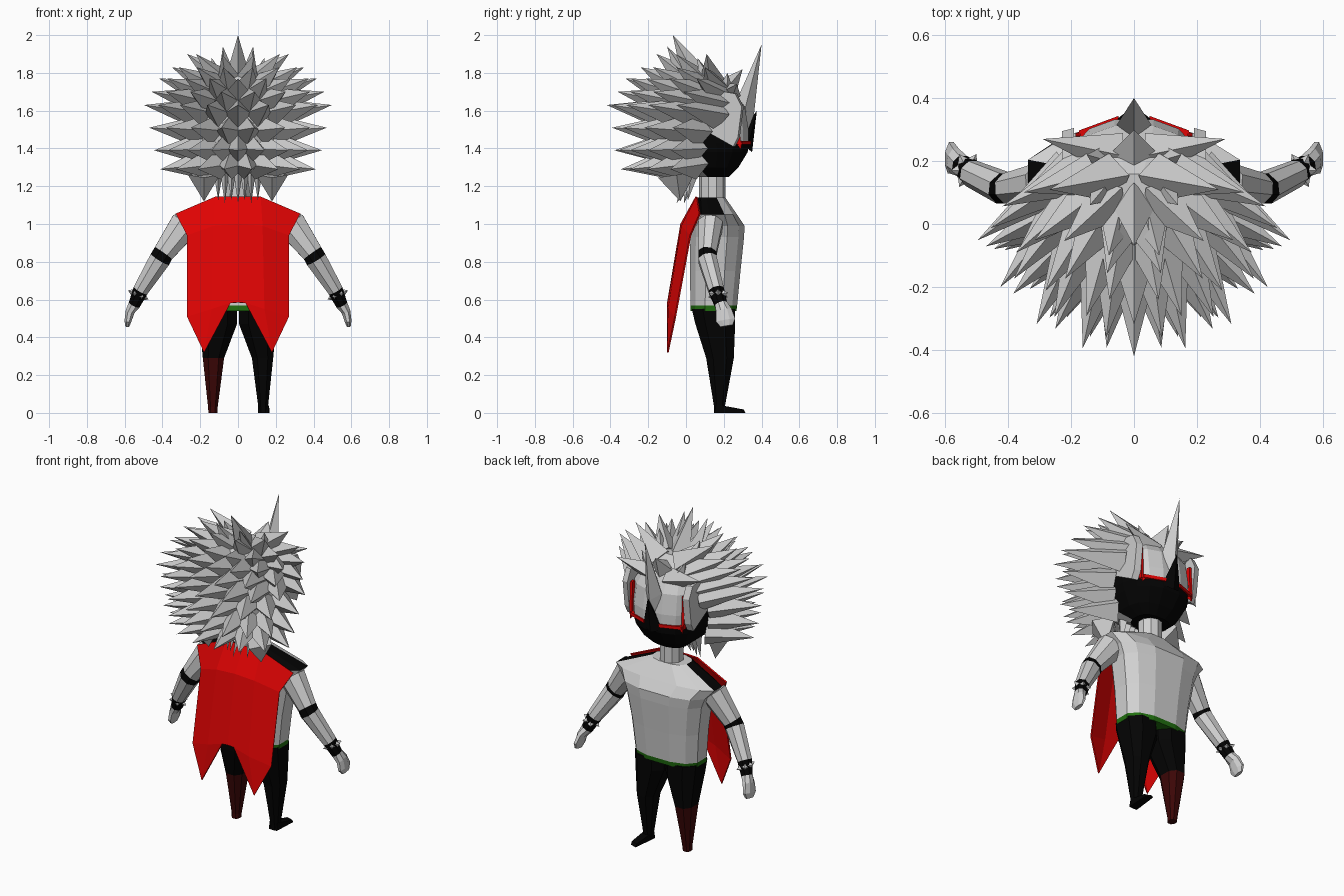
import bpy, bmesh, math
from mathutils import Vector

if "Cube" in bpy.data.objects:
    bpy.data.objects.remove(bpy.data.objects["Cube"])

def material(name, rgb):
    m = bpy.data.materials.new(name)
    m.diffuse_color = (*rgb, 1)
    m.use_nodes = True
    m.node_tree.nodes["Principled BSDF"].inputs["Base Color"].default_value = m.diffuse_color
    return m

WHITE = material("pale grey cloth", (0.64, 0.64, 0.64))
HAIR = material("silver hair", (0.6, 0.6, 0.6))
BLACK = material("black", (0.001, 0.001, 0.001))
RED = material("red", (0.75, 0.001, 0.001))
DARK = material("dark red", (0.045, 0.002, 0.002))
GREEN = material("green", (0.015, 0.16, 0.005))


def finish(name, bm, mats):
    bmesh.ops.recalc_face_normals(bm, faces=bm.faces)
    me = bpy.data.meshes.new(name)
    bm.to_mesh(me)
    bm.free()
    for m in mats:
        me.materials.append(m)
    ob = bpy.data.objects.new(name, me)
    bpy.context.collection.objects.link(ob)
    return ob


def sgn_pow(v, p):
    return math.copysign(abs(v) ** p, v)


def loft(name, rings, n, mats, rule=None, p=1.0, path=False):
    """Skin rings of (x, y, z, rx, ry); path=True tilts rings along the path."""
    bm = bmesh.new()
    loops = []
    for i, (x, y, z, rx, ry) in enumerate(rings):
        u, v = Vector((1, 0, 0)), Vector((0, 1, 0))
        if path:
            a = Vector(rings[max(i - 1, 0)][:3])
            b = Vector(rings[min(i + 1, len(rings) - 1)][:3])
            d = (b - a).normalized()
            u = v.cross(d).normalized()
            v = d.cross(u)
        ring = []
        for k in range(n):
            t = 2 * math.pi * (k + 0.5) / n
            ring.append(bm.verts.new(Vector((x, y, z)) + u * rx * sgn_pow(math.cos(t), p)
                                     + v * ry * sgn_pow(math.sin(t), p)))
        loops.append(ring)
    for i in range(len(loops) - 1):
        for k in range(n):
            q = (k + 1) % n
            f = bm.faces.new((loops[i][k], loops[i][q], loops[i + 1][q], loops[i + 1][k]))
            if rule:
                f.material_index = rule(i, f.calc_center_median())
    for i, ring in ((0, loops[0]), (len(loops) - 2, loops[-1])):
        f = bm.faces.new(ring)
        if rule:
            f.material_index = rule(i, f.calc_center_median())
    return finish(name, bm, mats)


def spike(bm, base, tip, w, h):
    """Diamond-section spike."""
    base, tip = Vector(base), Vector(tip)
    d = (tip - base).normalized()
    side = d.cross(Vector((0, 0, 1)))
    side = side.normalized() if side.length > 0.15 else Vector((1, 0, 0))
    up = side.cross(d).normalized()
    r = [bm.verts.new(base + o) for o in (side * w, up * h, -side * w, -up * h)]
    t = bm.verts.new(tip)
    for k in range(4):
        bm.faces.new((r[k], r[(k + 1) % 4], t))
    bm.faces.new(r)


def prism(bm, a, b):
    """Solid between two matching outlines."""
    a, b = [bm.verts.new(c) for c in a], [bm.verts.new(c) for c in b]
    for k in range(len(a)):
        j = (k + 1) % len(a)
        bm.faces.new((a[k], a[j], b[j], b[k]))
    bm.faces.new(a)
    bm.faces.new(b)


def bar(bm, a, b, w, d):
    """Thin bar from a to b, w across and d deep in y."""
    a, b, dep = Vector(a), Vector(b), Vector((0, d, 0))
    s = (b - a).cross(dep).normalized() * w
    prism(bm, *[[c + o for o in (s + dep, s - dep, -s - dep, -s + dep)] for c in (a, b)])


# Head with the black mask over the lower face
def mask_rule(i, c):
    if c.y > 0.08 and (c.z < 1.42 or (c.z < 1.5 and c.y < 0.23)):
        return 1
    return 0 if c.y > 0.2 and c.z < 1.63 else 2

loft("head", [(0, .14, 1.25, .11, .09), (0, .11, 1.30, .17, .17), (0, .10, 1.38, .21, .23),
              (0, .095, 1.43, .22, .24), (0, .09, 1.5, .225, .245), (0, .085, 1.62, .22, .23),
              (0, .07, 1.71, .18, .18), (0, .06, 1.79, .1, .1)],
     16, [WHITE, BLACK, HAIR], mask_rule, p=0.78)
loft("neck", [(0, .14, 1.1, .07, .07), (0, .14, 1.28, .07, .07)], 10, [WHITE])

# Mask peak over the nose
bm = bmesh.new()
v = [bm.verts.new(c) for c in ((-.065, .325, 1.4), (.065, .325, 1.4), (0, .35, 1.38), (0, .375, 1.6), (0, .3, 1.5))]
for f in ((0, 2, 3), (2, 1, 3), (1, 4, 3), (4, 0, 3), (0, 4, 1, 2)):
    bm.faces.new([v[k] for k in f])
finish("mask_peak", bm, [BLACK])

# Red eye rims
bm = bmesh.new()
for s in (1, -1):
    bar(bm, (s * .05, .331, 1.43), (s * .175, .285, 1.43), .01, .012)
    bar(bm, (s * .178, .277, 1.42), (s * .178, .268, 1.62), .008, .012)
    spike(bm, (s * .165, .282, 1.43), (s * .18, .29, 1.395), .02, .02)
finish("eye_rims", bm, [RED])

# Hair: fanned rows (base z, tip z, base radius, tip radius, count, base angle, tip angle)
bm = bmesh.new()
ROWS = [(1.32, 1.29, .18, .45, 8, 74, 66), (1.40, 1.39, .20, .48, 9, 74, 68),
        (1.49, 1.51, .21, .50, 8, 82, 70), (1.58, 1.63, .21, .52, 9, 108, 73),
        (1.64, 1.70, .19, .47, 8, 112, 76), (1.68, 1.77, .16, .42, 9, 118, 84),
        (1.71, 1.83, .12, .35, 8, 122, 90), (1.74, 1.90, .08, .27, 6, 125, 92)]
for zb, zt, rb, rt, n, amax, tmax in ROWS:
    for k in range(n):
        f = 2 * k / (n - 1) - 1
        a, t = math.radians(amax * f), math.radians(tmax * f)
        spike(bm, (rb * math.sin(a), .1 - rb * math.cos(a), zb),
              (rt * math.sin(t), .1 - rt * math.cos(t), zt), .08, .085)
spike(bm, (0, .06, 1.76), (0, -.07, 2.0), .07, .08)
for s in (1, -1):
    spike(bm, (s * .05, .02, 1.74), (s * .08, -.1, 1.94), .06, .07)     # crown
    spike(bm, (s * .09, .12, 1.72), (s * .14, .06, 1.88), .06, .07)
    spike(bm, (s * .08, .2, 1.66), (s * .15, .22, 1.8), .07, .06)
    spike(bm, (s * .05, .22, 1.68), (s * .29, .27, 1.74), .07, .07)     # side fringe
    spike(bm, (s * .18, -.05, 1.26), (s * .18, -.03, 1.12), .085, .1)   # nape
    outline = [(.1, 1.5), (.26, 1.41), (.285, 1.46), (.305, 1.62), (.27, 1.69), (.1, 1.72)]
    prism(bm, [(s * .19, y, z) for y, z in outline], [(s * .228, y - .01, z) for y, z in outline])
spike(bm, (0, .2, 1.7), (0, .3, 1.82), .1, .07)
for k in range(-3, 4):
    spike(bm, (k * .035, .03, 1.28), (k * .035, -.05 + .02 * abs(k), 1.11 + .015 * (k % 2)), .025, .04)
finish("hair_spikes", bm, [HAIR])

# Forehead horn of hair: long up, short down
bm = bmesh.new()
ring = [bm.verts.new(c) for c in ((.055, .315, 1.62), (0, .36, 1.58), (-.055, .315, 1.62), (0, .27, 1.66))]
for tip in ((0, .4, 1.95), (0, .33, 1.4)):
    t = bm.verts.new(tip)
    for k in range(4):
        bm.faces.new((ring[k], ring[(k + 1) % 4], t))
finish("forelock", bm, [HAIR])

# Torso with green hem and black shoulder straps
def torso_rule(i, c):
    if i == 0:
        return 2
    return 1 if c.z > 1.07 and abs(c.x) > .1 and c.y < .17 else 0

loft("torso", [(0, .145, .54, .215, .125), (0, .147, .568, .218, .127), (0, .155, .75, .235, .137),
               (0, .165, .93, .265, .146), (0, .167, .99, .29, .147), (0, .165, 1.05, .345, .108),
               (0, .135, 1.14, .12, .075)],
     12, [WHITE, BLACK, GREEN], torso_rule, p=0.75)

# Legs: one with a boot, one a dark red peg
for s, side in ((1, "right"), (-1, "left")):
    loft(side + "_leg", [(s * .107, .145, .55, .108, .122), (s * .104, .155, .47, .105, .112),
                         (s * .13, .18, .29, .06, .078), (s * .133, .177, .03, .027, .03),
                         (s * .133, .175, 0, .025, .028)],
         8, [BLACK, DARK], lambda i, c, s=s: int(s < 0 and i >= 2), p=0.8)
bm = bmesh.new()
prism(bm, [(.106, .15, 0), (.16, .15, 0), (.16, .16, .045), (.106, .16, .045)],
      [(.125, .315, 0), (.168, .3, 0), (.168, .29, .018), (.125, .305, .018)])
finish("right_foot", bm, [BLACK])

# Arms with black elbow and wrist bands, and studded cuffs
for s, side in ((1, "right"), (-1, "left")):
    pts = [(.28, .13, 1.0, .085, .07), (.395, .113, .845, .06, .052), (.412, .113, .815, .061, .053),
           (.515, .16, .65, .044, .044), (.548, .185, .575, .034, .036),
           (.57, .2, .54, .026, .045), (.582, .21, .49, .02, .055), (.586, .215, .46, .012, .035)]
    loft(side + "_arm", [(s * x, y, z, a, b) for x, y, z, a, b in pts], 8, [WHITE, BLACK],
         lambda i, c: int(i in (1, 3)), path=True)
    bm = bmesh.new()
    c = Vector((s * .528, .17, .625))
    for k in range(6):
        t = 2 * math.pi * k / 6
        d = Vector((s * math.cos(t) * .9, math.sin(t), .4 * math.cos(t)))
        spike(bm, c + d * .028, c + d * .06, .022, .022)
    finish(side + "_cuff_studs", bm, [WHITE])

# Forked cape, half built then mirrored
bm = bmesh.new()
ROWS = [[(0, .05, 1.145), (.12, .055, 1.145), (.33, .07, 1.055)],
        [(0, -.03, 1.0), (.13, -.025, .99), (.27, .02, .94)],
        [(0, -.1, .585), (.14, -.095, .55), (.27, -.06, .51)]]
g = [[bm.verts.new(c) for c in row] for row in ROWS]
notch, tip = bm.verts.new((.04, -.1, .582)), bm.verts.new((.18, -.1, .32))
bm.faces.new((g[0][0], g[0][1], g[1][1], g[1][0]))
bm.faces.new((g[0][1], g[0][2], g[1][2], g[1][1]))
bm.faces.new((g[1][0], g[1][1], g[2][1], notch, g[2][0]))
bm.faces.new((g[1][1], g[1][2], g[2][2], g[2][1]))
bm.faces.new((notch, g[2][1], tip))
bm.faces.new((g[2][1], g[2][2], tip))
cape = finish("cape", bm, [RED])
cape.modifiers.new("mirror", 'MIRROR').use_clip = True
cape.modifiers.new("thickness", 'SOLIDIFY').thickness = .008
